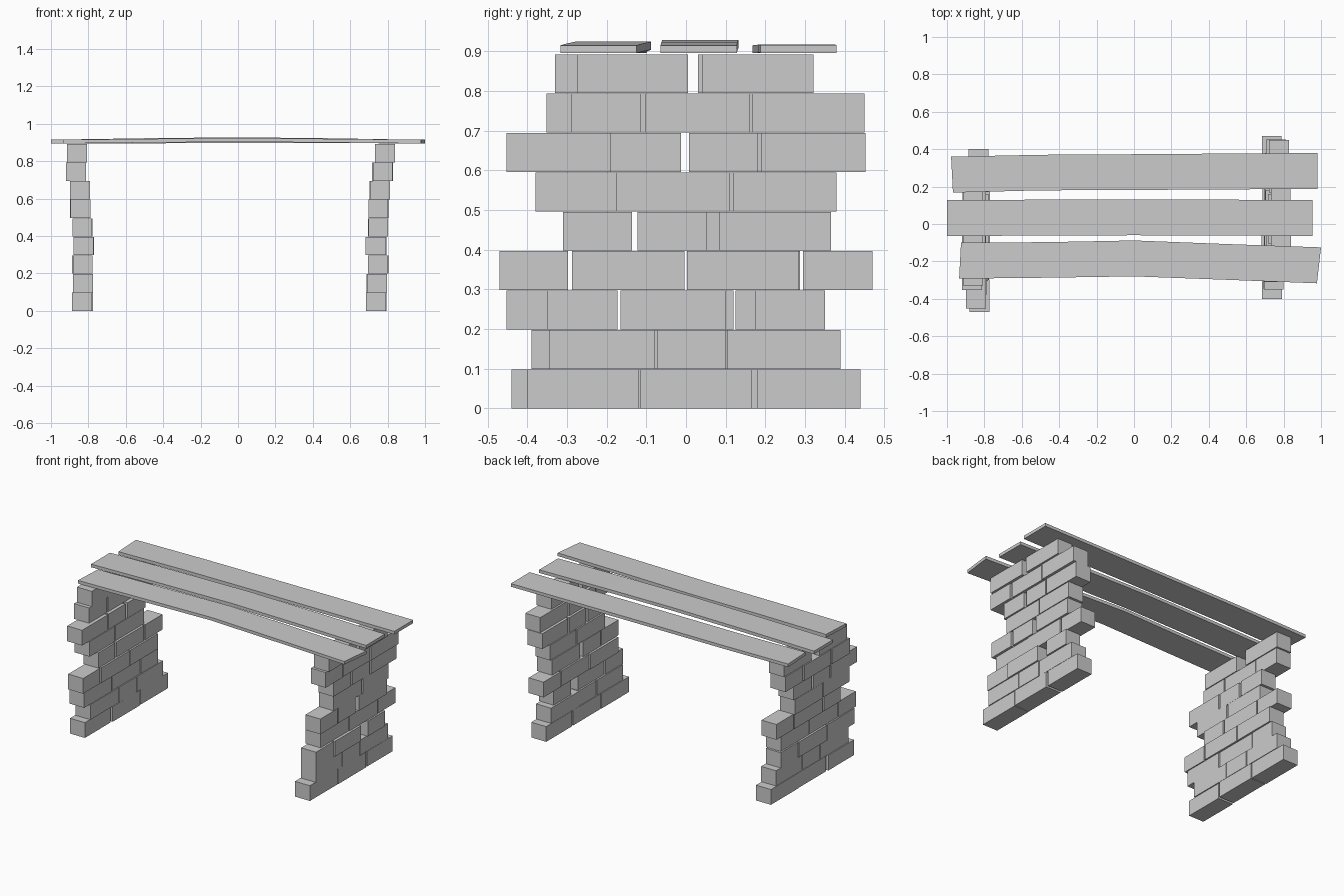
import bpy, random

random.seed(3)
COURSE = 0.0993      # course pitch
BRICK_H = 0.098
BRICK_W = 0.106


def mesh_object(name, verts, faces):
    mesh = bpy.data.meshes.new(name)
    mesh.from_pydata(verts, [], faces)
    mesh.update()
    obj = bpy.data.objects.new(name, mesh)
    bpy.context.collection.objects.link(obj)
    return obj


def loft(rings, verts, faces):
    """Join successive four-sided rings into one capped solid."""
    base = len(verts)
    for ring in rings:
        verts.extend(ring)
    for i in range(len(rings) - 1):
        a = base + 4 * i
        for k in range(4):
            n = (k + 1) % 4
            faces.append((a + k, a + n, a + 4 + n, a + 4 + k))
    last = base + 4 * (len(rings) - 1)
    faces.append((base + 3, base + 2, base + 1, base))
    faces.append((last, last + 1, last + 2, last + 3))


def pier(name, rows):
    """Stack of brick courses: (x centre, [(y start, y end), ...]) per course."""
    verts, faces = [], []
    for i, (cx, bricks) in enumerate(rows):
        z0 = i * COURSE
        z1 = z0 + BRICK_H
        for y0, y1 in bricks:
            x = cx + random.uniform(-0.003, 0.003)
            x0, x1 = x - BRICK_W / 2, x + BRICK_W / 2
            rings = [[(x0, y, z0), (x0, y, z1), (x1, y, z1), (x1, y, z0)]
                     for y in (y0, y1)]
            loft(rings, verts, faces)
    return mesh_object(name, verts, faces)


def plank(name, stations, thick=0.02):
    """Board through stations (x back, x front, y front, y back, z bottom)."""
    rings = []
    for xf, xb, yf, yb, z in stations:
        rings.append([(xf, yf, z), (xb, yb, z),
                      (xb, yb, z + thick), (xf, yf, z + thick)])
    verts, faces = [], []
    loft(rings, verts, faces)
    return mesh_object(name, verts, faces)


# Brick piers, bottom course first
pier("right_pier", [
    (0.740, [(-0.40, -0.12), (-0.115, 0.165), (0.18, 0.44)]),
    (0.742, [(-0.345, -0.08), (-0.073, 0.10), (0.105, 0.39)]),
    (0.750, [(-0.35, -0.173), (-0.165, 0.10), (0.175, 0.35)]),
    (0.737, [(-0.288, -0.004), (0.002, 0.285), (0.295, 0.47)]),
    (0.748, [(-0.31, -0.136), (-0.122, 0.052), (0.085, 0.366)]),
    (0.752, [(-0.175, 0.11), (0.12, 0.38)]),
    (0.757, [(-0.19, -0.012), (0.008, 0.18), (0.19, 0.452)]),
    (0.773, [(-0.29, -0.115), (-0.103, 0.16), (0.168, 0.45)]),
    (0.786, [(-0.275, 0.005), (0.04, 0.322)]),
])
pier("left_pier", [
    (-0.831, [(-0.44, -0.18), (-0.165, 0.115), (0.12, 0.40)]),
    (-0.830, [(-0.39, -0.105), (-0.10, 0.073), (0.08, 0.345)]),
    (-0.833, [(-0.452, -0.173), (-0.165, 0.12), (0.125, 0.30)]),
    (-0.825, [(-0.47, -0.297), (-0.286, -0.004), (0.003, 0.288)]),
    (-0.830, [(-0.305, -0.136), (-0.122, 0.16), (0.17, 0.345)]),
    (-0.845, [(-0.38, -0.12), (-0.11, 0.175)]),
    (-0.845, [(-0.453, -0.19), (-0.18, -0.012), (0.008, 0.19)]),
    (-0.865, [(-0.352, -0.17), (-0.16, 0.11), (0.12, 0.30)]),
    (-0.862, [(-0.33, -0.05), (0.03, 0.31)]),
])

# Seat planks, slightly warped in the middle
plank("front_plank", [
    (-0.935, -0.925, -0.292, -0.10, 0.895),
    (-0.46, -0.46, -0.287, -0.097, 0.900),
    (0.0, 0.0, -0.28, -0.088, 0.904),
    (0.49, 0.49, -0.298, -0.107, 0.900),
    (0.978, 1.0, -0.317, -0.125, 0.895),
])
plank("middle_plank", [
    (-1.0, -1.0, -0.064, 0.128, 0.895),
    (-0.5, -0.5, -0.062, 0.130, 0.903),
    (0.0, 0.0, -0.060, 0.132, 0.908),
    (0.48, 0.48, -0.062, 0.130, 0.903),
    (0.955, 0.955, -0.064, 0.128, 0.895),
])
plank("back_plank", [
    (-0.968, -0.978, 0.168, 0.360, 0.895),
    (-0.5, -0.5, 0.180, 0.370, 0.896),
    (0.0, 0.0, 0.182, 0.373, 0.897),
    (0.98, 0.98, 0.188, 0.380, 0.896),
])
